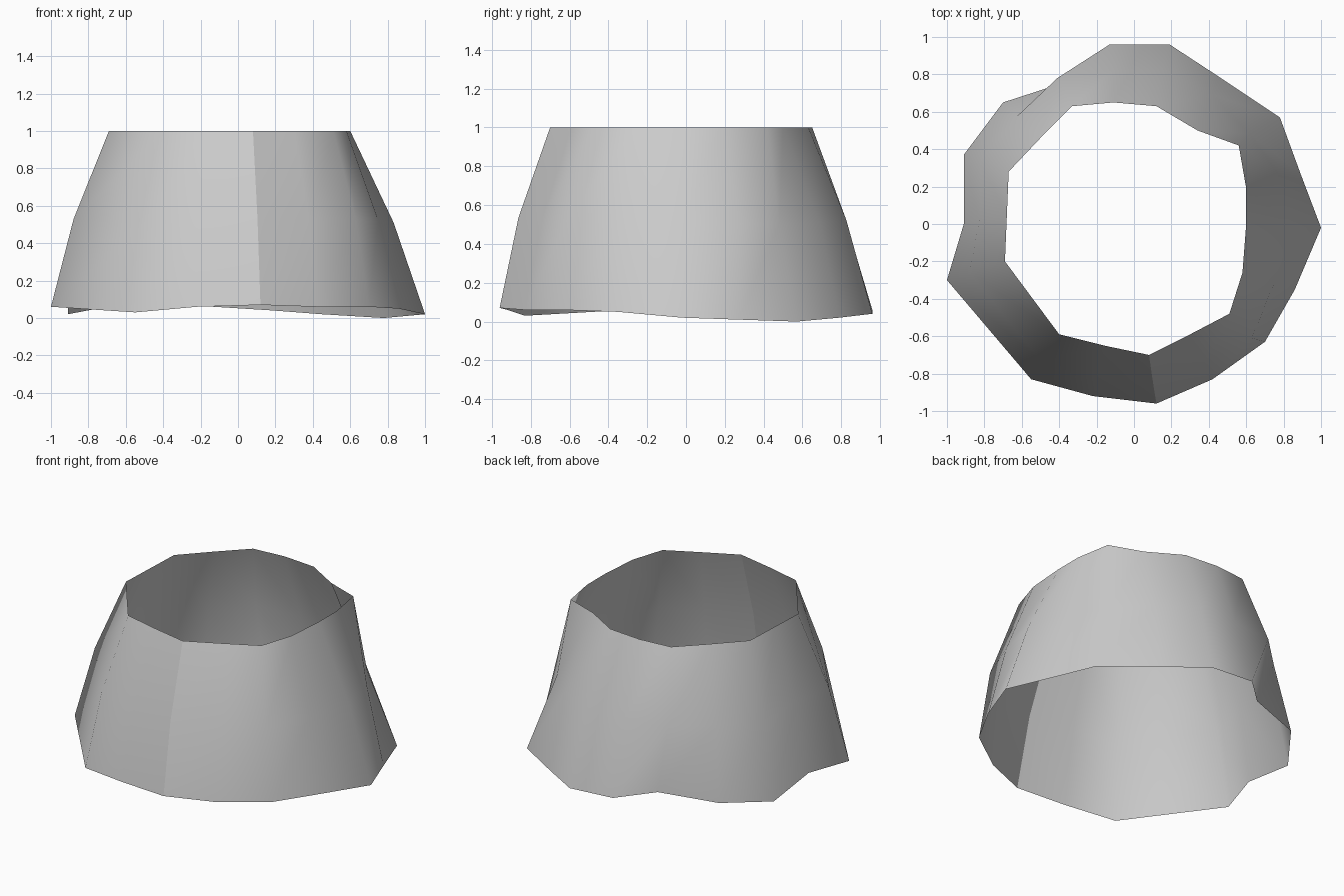
import bpy
import bmesh
from mathutils import Vector

default_cube = bpy.data.objects.get("Cube")
if default_cube:
    bpy.data.objects.remove(default_cube, do_unlink=True)


def make_material(name, colour):
    """One plain flat colour for the viewport and for renders."""
    material = bpy.data.materials.new(name)
    material.use_nodes = True
    material.diffuse_color = colour
    shader = material.node_tree.nodes["Principled BSDF"]
    shader.inputs["Base Color"].default_value = colour
    return material


def make_strip(bm, lower, upper):
    """Join two closed rings of vertices with a band of quads."""
    count = len(lower)
    for i in range(count):
        j = (i + 1) % count
        bm.faces.new((lower[i], lower[j], upper[j], upper[i]))


# Top opening, counter-clockwise from the front seam
TOP_HEIGHT = 1.0
top_outline = [
    (.08, -.7), (.3, -.59), (.51, -.48), (.58, -.26), (.6, 0), (.6, .19),
    (.56, .42), (.34, .5), (.12, .63), (-.11, .65), (-.33, .63),
    (-.5, .46), (-.67, .28), (-.68, .04), (-.69, -.2), (-.4, -.59),
    (-.16, -.65),
]

# Wavy lower hem, one point under each point of the opening
hem_outline = [
    (.12, -.96, .07), (.42, -.83, .06), (.7, -.63, .06), (.86, -.35, .05),
    (1, -.02, .02), (.89, .27, .01), (.78, .57, 0), (.45, .79, .02),
    (.19, .96, .04), (-.13, .96, .06), (-.33, .77, .08), (-.7, .65, .06),
    (-.91, .37, .02), (-.91, 0, .07), (-1, -.3, .06), (-.55, -.83, .03),
    (-.22, -.92, .06),
]

# The middle ring bulges a little, apart from a few folds in the cloth
BULGE = 1.04
folds = {
    1: (.38, -.74), 2: (.63, -.61), 5: (.76, .28), 6: (.62, .48),
    7: (.42, .69), 9: (-.11, .82), 10: (-.41, .78),
}

top_points = [Vector((x, y, TOP_HEIGHT)) for x, y in top_outline]
hem_points = [Vector(point) for point in hem_outline]
middle_points = []
for index, (top, hem) in enumerate(zip(top_points, hem_points)):
    middle = top.lerp(hem, 0.5)
    x, y = folds.get(index, (middle.x * BULGE, middle.y * BULGE))
    middle_points.append(Vector((x, y, middle.z)))

# Open cloth shell
bm = bmesh.new()
rings = [[bm.verts.new(point) for point in ring]
         for ring in (hem_points, middle_points, top_points)]
for lower, upper in zip(rings, rings[1:]):
    make_strip(bm, lower, upper)
for face in bm.faces:
    face.smooth = True

# Sharp seam down the front
for lower, upper in zip(rings, rings[1:]):
    bm.edges.get((lower[0], upper[0])).smooth = False

mesh = bpy.data.meshes.new("skirt_shell")
bm.to_mesh(mesh)
bm.free()
mesh.materials.append(make_material("plain grey", (0.6, 0.6, 0.6, 1.0)))

skirt = bpy.data.objects.new("skirt_shell", mesh)
bpy.context.collection.objects.link(skirt)
